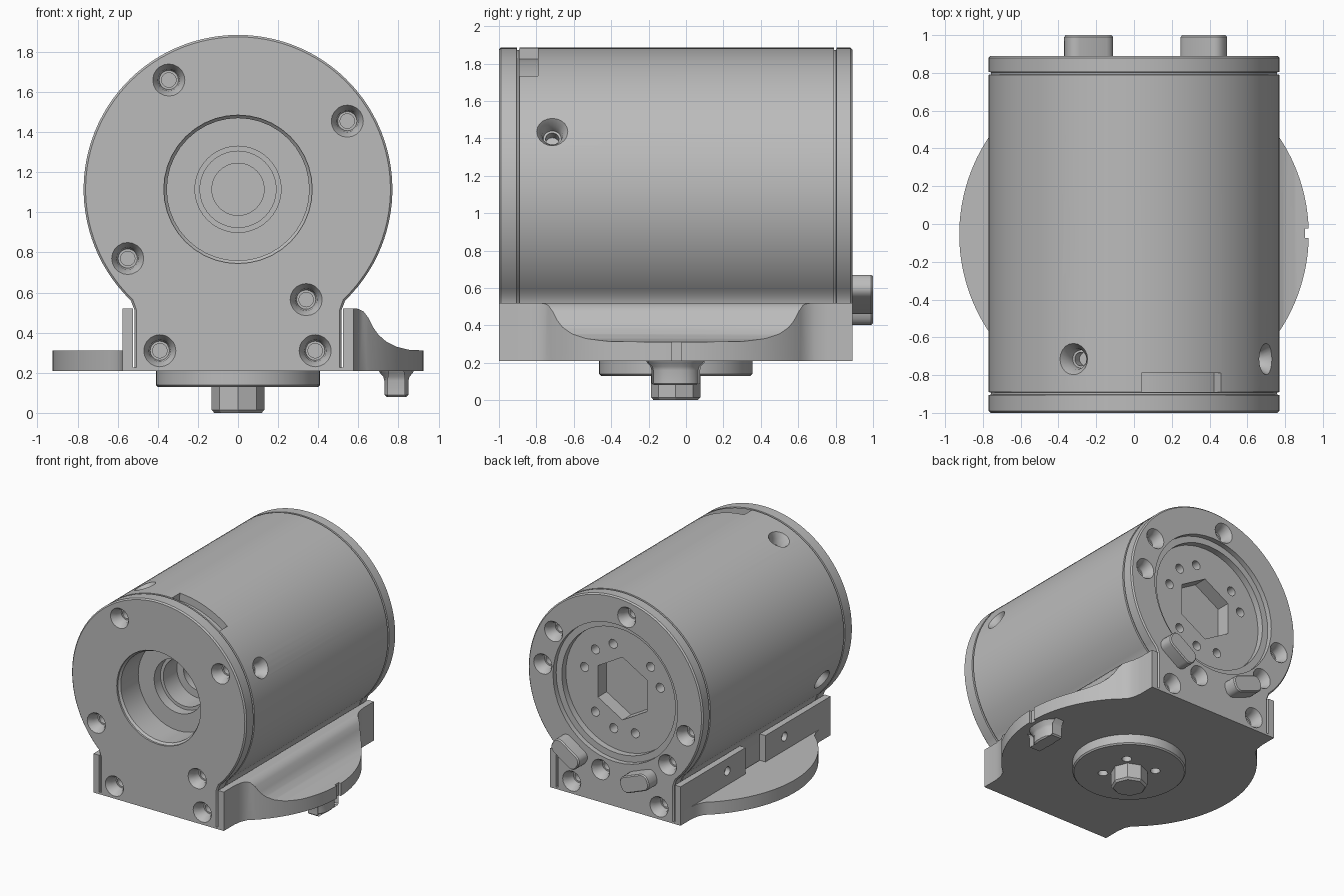
import bpy, bmesh
from math import sin, cos, pi, radians, asin
from mathutils import Vector, Matrix

if "Cube" in bpy.data.objects:
    bpy.data.objects.remove(bpy.data.objects["Cube"])

GREY = (0.5, 0.5, 0.5, 1)
grey = bpy.data.materials.new("machined_grey")
grey.use_nodes = True
grey.diffuse_color = GREY
grey.node_tree.nodes["Principled BSDF"].inputs["Base Color"].default_value = GREY

AXIS_Z, MID_Y = 1.115, -0.055      # barrel axis height, middle of the length
FRONT, BACK = -1.0, 0.89


def loft(name, rings, matrix=Matrix()):
    """Closed solid through rings of equal point count."""
    bm = bmesh.new()
    rows = [[bm.verts.new(matrix @ Vector(p)) for p in r] for r in rings]
    n = len(rows[0])
    for a, b in zip(rows, rows[1:]):
        for i in range(n):
            j = (i + 1) % n
            bm.faces.new((a[i], a[j], b[j], b[i]))
    bm.faces.new(rows[0])
    bm.faces.new(rows[-1])
    bmesh.ops.recalc_face_normals(bm, faces=bm.faces)
    me = bpy.data.meshes.new(name)
    bm.to_mesh(me)
    bm.free()
    me.materials.append(grey)
    ob = bpy.data.objects.new(name, me)
    bpy.context.collection.objects.link(ob)
    return ob


def lathe(name, profile, origin, direction, segs=32, phase=0.0):
    """Solid of revolution; profile holds (radius, distance along direction)."""
    m = Matrix.Translation(origin) @ Vector(direction).to_track_quat('Z', 'Y').to_matrix().to_4x4()
    turn = [phase + 2 * pi * i / segs for i in range(segs)]
    return loft(name, [[(r * cos(a), r * sin(a), d) for a in turn] for r, d in profile], m)


def prism_z(name, outline, z0, z1):
    return loft(name, [[(x, y, z) for x, y in outline] for z in (z0, z1)])


def prism_y(name, outline, y0, y1):
    return loft(name, [[(x, y, z) for x, z in outline] for y in (y0, y1)])


def boolean(ob, tool, op='DIFFERENCE'):
    mod = ob.modifiers.new("cut", 'BOOLEAN')
    mod.object, mod.operation, mod.solver = tool, op, 'EXACT'
    dg = bpy.context.evaluated_depsgraph_get()
    me = bpy.data.meshes.new_from_object(ob.evaluated_get(dg))
    ob.modifiers.clear()
    ob.data = me
    bpy.data.objects.remove(tool)


def rounded_rect(length, width, r):
    pts = []
    for k, (sx, sy) in enumerate(((1, 1), (-1, 1), (-1, -1), (1, -1))):
        for i in range(5):
            a = (k + i / 4) * pi / 2
            pts.append((sx * (length / 2 - r) + r * cos(a), sy * (width / 2 - r) + r * sin(a)))
    return pts


# Barrel with keyhole section: round housing on a narrow foot, grooved near both ends
def keyhole(y, inset):
    r, w = 0.77 - inset, 0.515 - inset
    a0 = -pi / 2 + asin((w + 0.02) / r)
    sweep = 3 * pi / 2 + pi / 2 - 2 * (a0 + pi / 2)
    arc = [a0 + sweep * i / 80 for i in range(81)]
    pts = [(r * cos(a), y, AXIS_Z + r * sin(a)) for a in arc]
    foot = [(-w, y, 0.51), (-w, y, 0.215), (w, y, 0.215), (w, y, 0.51)]
    return pts + foot


G = 0.012
sections = [(FRONT, 0.01), (FRONT + 0.01, 0), (-0.905, 0), (-0.903, G), (-0.892, G), (-0.89, 0),
            (0.79, 0), (0.792, G), (0.803, G), (0.805, 0), (BACK - 0.01, 0), (BACK, 0.01)]
barrel = loft("barrel_housing", [keyhole(y, i) for y, i in sections])

# Bore in the front and stepped recess in the back
boolean(barrel, lathe("bore", [(0.37, -0.02), (0.37, 0.015), (0.355, 0.03), (0.355, 0.25), (0.215, 0.25),
                               (0.215, 0.33), (0.19, 0.33), (0.19, 0.5), (0.13, 0.5), (0.13, 0.6)],
                      (0, FRONT, AXIS_Z), (0, 1, 0), 40))
boolean(barrel, lathe("recess", [(0.55, -0.02), (0.55, 0.04), (0.5, 0.04), (0.5, 0.09)],
                      (0, BACK, AXIS_Z), (0, -1, 0), 48))
boolean(barrel, lathe("hex_socket", [(0.25, 0.05), (0.25, 0.2)],
                      (0, BACK, AXIS_Z), (0, -1, 0), 6, pi / 6))
for deg in (14, 46, 76, 136, 164, 251, 283, 314):
    a = radians(deg)
    boolean(barrel, lathe("small_hole", [(0.036, 0.05), (0.036, 0.17)],
                          (0.345 * cos(a), BACK, AXIS_Z + 0.345 * sin(a)), (0, -1, 0), 16))


# Countersunk screw holes in both ends and around the barrel
SINK = [(0.093, -0.02), (0.08, 0), (0.055, 0.04), (0.048, 0.09), (0.036, 0.09), (0.036, 0.15)]
for x, z in ((-0.345, 1.66), (0.545, 1.455), (-0.55, 0.77), (0.34, 0.565), (-0.39, 0.31), (0.385, 0.31)):
    boolean(barrel, lathe("screw_hole", SINK, (x, FRONT, z), (0, 1, 0), 20))
for x, dz in ((-0.1, 0.63), (0.545, 0.345), (0.64, 0.06), (-0.62, -0.175), (-0.46, -0.45),
              (0.13, -0.645), (0.385, -0.805), (-0.385, -0.805)):
    boolean(barrel, lathe("screw_hole", SINK, (x, BACK, AXIS_Z + dz), (0, -1, 0), 20))
for deg in (24.6, 114.6, 204.6):
    d = Vector((cos(radians(deg)), 0, sin(radians(deg))))
    boolean(barrel, lathe("side_hole", SINK, Vector((0, -0.715, AXIS_Z)) + 0.765 * d, -d, 20))

# Shallow slot behind the front plate
arc = [radians(53.3 + 33.7 * i / 12) for i in range(13)]
sector = [(r * cos(a), AXIS_Z + r * sin(a)) for r, run in ((0.71, arc), (0.85, arc[::-1])) for a in run]
boolean(barrel, prism_y("slot", sector, -0.89, -0.79))

# Flange outline: straight rails blending into a round middle
blend = [(0.575, -0.945), (0.575, -0.81), (0.585, -0.745), (0.608, -0.695)]
edge = [(x, MID_Y + v) for x, v in blend]
edge += [(0.925 * cos(a), MID_Y + 0.925 * sin(a)) for a in (radians(-46 + 2 * i) for i in range(47))]
edge += [(x, MID_Y - v) for x, v in reversed(blend)]


def flange_outline(side):
    inner = 0.524
    return [(side * x, y) for x, y in [(inner, FRONT)] + edge + [(inner, BACK)]]


prism_z("base_plate", edge + [(-x, y) for x, y in reversed(edge)], 0.21, 0.226)

# Left flange sweeps up to the rail, with a notch in its rim
left_flange = prism_z("left_flange", flange_outline(1), 0.21, 0.6)
slope = [(0.5, 0.2), (0.5, 0.52), (0.595, 0.52), (0.625, 0.507), (0.65, 0.475), (0.675, 0.425), (0.7, 0.39),
         (0.74, 0.355), (0.79, 0.33), (0.85, 0.315), (0.95, 0.31), (0.95, 0.2)]
boolean(left_flange, prism_y("slope", slope, -1.1, 1.0), 'INTERSECT')
for part in (left_flange, bpy.data.objects["base_plate"]):
    notch = [(0.905, -0.075), (0.95, -0.075), (0.95, -0.025), (0.905, -0.025)]
    boolean(part, prism_z("notch", notch, 0.1, 0.5))

# Right flange stays flat and carries two rail blocks
prism_z("right_flange", flange_outline(-1), 0.21, 0.31)
for name, y0, y1, hole_y in (("rear_rail", 0.07, BACK, 0.3), ("front_rail", FRONT, -0.18, -0.42)):
    rail = prism_z(name, [(-0.575, y0), (-0.524, y0), (-0.524, y1), (-0.575, y1)], 0.21, 0.52)
    boolean(rail, lathe("rail_hole", [(0.035, -0.02), (0.035, 0.04)], (-0.575, hole_y, 0.42), (1, 0, 0), 16))

# Hub and pin under the base
hub = lathe("base_hub", [(0.41, 0), (0.41, 0.075), (0.4, 0.085)], (0, MID_Y, 0.215), (0, 0, -1), 48)
for k in range(4):
    a = pi / 4 + k * pi / 2
    boolean(hub, lathe("hub_hole", [(0.036, -0.02), (0.036, 0.05)],
                       (0.19 * cos(a), MID_Y + 0.19 * sin(a), 0.13), (0, 0, 1), 16))
lathe("base_pin", [(0.132, 0), (0.132, 0.125), (0.118, 0.14)], (0, MID_Y, 0.14), (0, 0, -1), 8)


# Rounded keys: one under the left flange, two on the back
def key(name, length, width, steps, matrix):
    loft(name, [[(x, y, d) for x, y in rounded_rect(length + g, width + g, 0.4 * (width + g))]
                for d, g in steps], matrix)


key("flange_key", 0.12, 0.26, [(0.215, 0.06), (0.2, 0.045), (0.18, 0.01), (0.16, 0), (0.09, 0), (0.08, -0.02)],
    Matrix.Translation((0.79, MID_Y, 0)))
for name, x, dz in (("back_key_left", 0.37, -0.55), ("back_key_right", -0.24, -0.62)):
    tangent = Vector((-dz, 0, x)).normalized()
    radial = Vector((0, 1, 0)).cross(tangent)
    m = Matrix((tangent, radial, (0, 1, 0))).transposed().to_4x4()
    m.translation = (x, BACK, AXIS_Z + dz)
    key(name, 0.26, 0.13, [(-0.01, 0), (0.1, 0), (0.11, -0.015)], m)

# Smooth the round surfaces, keep the machined edges crisp
bpy.ops.object.select_all(action='DESELECT')
for ob in bpy.context.collection.objects:
    if ob.type == 'MESH':
        ob.select_set(True)
        bpy.context.view_layer.objects.active = ob
bpy.ops.object.shade_smooth_by_angle(angle=radians(30))
